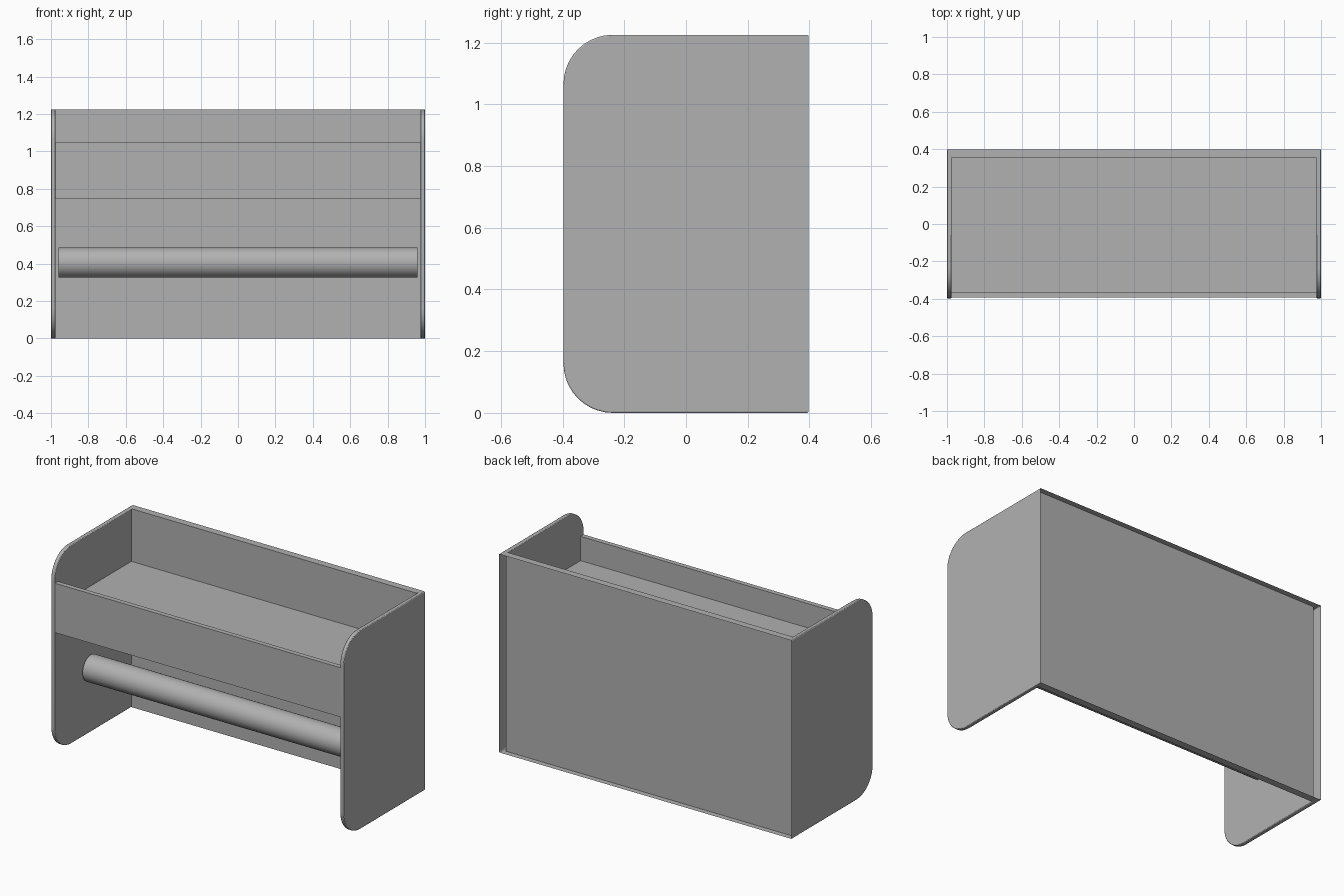
import bpy
from math import sin, cos, pi

if "Cube" in bpy.data.objects:
    bpy.data.objects.remove(bpy.data.objects["Cube"])

W, D, H = 1.0, 0.397, 1.225    # half width, half depth, height
T, R = 0.025, 0.16             # side thickness, corner radius
BACK = 0.362                   # rear face of the recessed back board

# Mid grey used on every part
grey = bpy.data.materials.new("mid_grey")
grey.diffuse_color = (0.44, 0.44, 0.44, 1)
grey.use_nodes = True
grey.node_tree.nodes["Principled BSDF"].inputs["Base Color"].default_value = grey.diffuse_color


def mesh_object(name, verts, faces):
    me = bpy.data.meshes.new(name)
    me.from_pydata(verts, [], faces)
    me.update()
    ob = bpy.data.objects.new(name, me)
    bpy.context.collection.objects.link(ob)
    return ob


def box(name, x, y0, y1, z0, z1):
    bpy.ops.mesh.primitive_cube_add(size=1, location=(0, (y0 + y1) / 2, (z0 + z1) / 2))
    ob = bpy.context.object
    ob.name = name
    ob.scale = (2 * x, y1 - y0, z1 - z0)
    bpy.ops.object.transform_apply(location=False, rotation=False, scale=True)
    return ob


def smooth(ob, angle):
    bpy.ops.object.select_all(action='DESELECT')
    ob.select_set(True)
    bpy.context.view_layer.objects.active = ob
    bpy.ops.object.shade_smooth_by_angle(angle=angle)


# Side panels: rounded front corners, hollow open rear edge
N = 10
arc_top = [(-D + R - R * sin(i * pi / 2 / N), H - R + R * cos(i * pi / 2 / N)) for i in range(N + 1)]
arc_bottom = [(y, H - z) for y, z in reversed(arc_top)]
profile = [(D, H)] + arc_top + arc_bottom + [(D, 0)]
n = len(profile)
verts = [(W, y, z) for y, z in profile] + [(W - T, min(y, BACK), z) for y, z in profile]
faces = [tuple(reversed(range(n))), tuple(range(n, 2 * n))]
faces += [(i, i + 1, n + i + 1, n + i) for i in range(n - 1)]
for f, face in enumerate(faces[:2]):       # outer cap faces +x, inner cap faces -x
    faces[f] = tuple(reversed(face))
faces[2:] = [tuple(reversed(face)) for face in faces[2:]]
sides = mesh_object("side_panels", verts, faces)
if sides.data.polygons[0].normal.x < 0:
    sides.data.flip_normals()
bevel = sides.modifiers.new("soft_rim", 'BEVEL')
bevel.width = 0.004
bevel.segments = 2
bevel.limit_method = 'ANGLE'
bevel.angle_limit = pi / 3
sides.modifiers.new("both_sides", 'MIRROR')
smooth(sides, pi / 5)

# Recessed back board with thin lips at top and bottom
box("back_board", W - T, BACK - 0.01, BACK, 0, H)
for name, z in (("back_lip_top", H), ("back_lip_bottom", 0)):
    mesh_object(name, [(-W, D, z), (-W + T, BACK, z), (W - T, BACK, z), (W, D, z)],
                [(0, 1, 2, 3) if z else (3, 2, 1, 0)])

# Shelf and front rail
box("shelf", W - T, -0.365, BACK - 0.01, 0.88, 0.90)
box("front_rail", W - T, -0.394, -0.364, 0.745, 1.05)

# Round roller between the sides
bpy.ops.mesh.primitive_cylinder_add(vertices=48, radius=0.081, depth=1.92,
                                    location=(0, -0.065, 0.406), rotation=(0, pi / 2, 0))
roller = bpy.context.object
roller.name = "roller"
smooth(roller, pi / 6)

for ob in bpy.context.collection.objects:
    ob.data.materials.append(grey)
